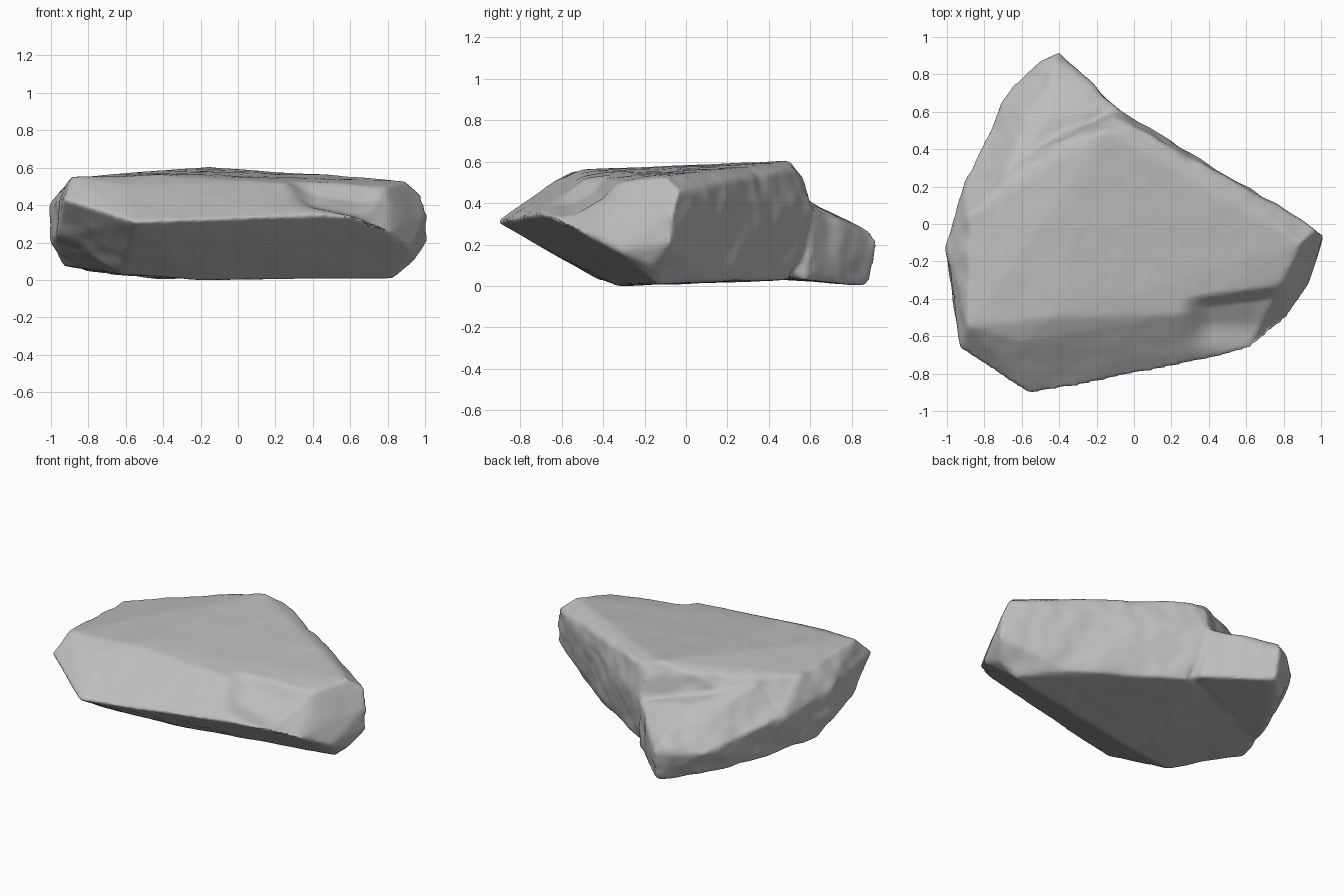
import bpy
import bmesh
from mathutils import Vector, noise

cube = bpy.data.objects.get("Cube")
if cube:
    bpy.data.objects.remove(cube, do_unlink=True)


def make_material(name, color):
    material = bpy.data.materials.new(name)
    material.use_nodes = True
    material.diffuse_color = color
    material.node_tree.nodes["Principled BSDF"].inputs["Base Color"].default_value = color
    return material


def add_hull(mesh, points):
    """Wrap one chunk of stone around its corner points."""
    corners = [mesh.verts.new(point) for point in points]
    result = bmesh.ops.convex_hull(mesh, input=corners)
    unused = [item for item in result["geom_interior"] if isinstance(item, bmesh.types.BMVert)]
    bmesh.ops.delete(mesh, geom=unused, context="VERTS")


def ramp(value, start, end):
    amount = min(max((value - start) / (end - start), 0), 1)
    return amount * amount * (3 - 2 * amount)


# Corners of the main slab
plateau_rim = [
    (-.88, -.55, .55), (-.6, -.63, .51), (-.45, -.5, .56), (.25, -.48, .52),
    (.8, -.3, .5), (.9, -.1, .53), (.98, -.03, .46), (.4, .27, .54),
    (0, .52, .57), (-.15, .5, .605), (-.1, .57, .52), (-.38, .45, .56),
    (-.75, .18, .52), (-.88, .03, .53),
]
waist = [
    (-.93, -.67, .43), (-.55, -.915, .31), (-.27, -.85, .32), (.45, -.715, .35),
    (.61, -.67, .34), (.81, -.51, .26), (.93, -.33, .17), (1.01, -.06, .36),
    (1.01, -.08, .2), (.94, -.17, .1), (-1.005, -.12, .41), (-1.005, -.15, .2),
    (-.97, -.4, .24), (-.89, .26, .3), (-.09, .62, .36),
]
underside = [
    (-.62, -.42, .03), (-.2, -.33, 0), (.83, -.14, .01), (.6, .12, .03),
    (0, .5, .03), (-.93, -.06, .08), (-.85, .2, .06),
]

# Corners of the low spur at the back
spur = [
    (-.4, .92, .22), (-.42, .89, .27), (-.4, .875, 0), (-.5, .87, .2),
    (-.66, .74, .2), (-.6, .71, .03), (-.82, .37, .28), (-.85, .2, .05),
    (-.09, .625, .36), (-.05, .57, .03), (-.45, .58, .42), (-.2, .61, .39),
    (0, 0, .2), (-.6, 0, .1), (-.89, .25, .33), (-.7, .25, .5),
]

mesh = bmesh.new()
add_hull(mesh, plateau_rim + waist + underside)
add_hull(mesh, spur)
bmesh.ops.recalc_face_normals(mesh, faces=mesh.faces)
data = bpy.data.meshes.new("boulder")
mesh.to_mesh(data)
mesh.free()
boulder = bpy.data.objects.new("boulder", data)
bpy.context.collection.objects.link(boulder)

# Fuse both chunks into one skin and soften the edges
remesh = boulder.modifiers.new("fuse", "REMESH")
remesh.mode = "VOXEL"
remesh.voxel_size = 0.016
soften = boulder.modifiers.new("soften", "SMOOTH")
soften.factor = 0.5
soften.iterations = 5
bpy.context.view_layer.update()
evaluated = boulder.evaluated_get(bpy.context.evaluated_depsgraph_get())
skin = bpy.data.meshes.new_from_object(evaluated)
boulder.modifiers.clear()
boulder.data = skin

# Weather the skin: craggy broken sides, smooth plateau and underside
offsets = []
for vert in skin.vertices:
    p, n = vert.co, vert.normal
    left_side = ramp(-n.x, .1, .6) * ramp(p.y, -.75, -.3)
    back_side = ramp(n.y, .2, .7)
    rough = .004 + .016 * max(left_side, back_side * .7)
    bump = noise.noise(p * 4.5) + .5 * noise.noise(p * 10 + Vector((3, 1, 2)))
    move = n * bump * rough
    # Chipped hollow in the front shoulder
    edge = -.38 + .12 * (p.x - .3)
    hollow = ramp(p.x, .24, .42) * (1 - ramp(p.x, .62, .88))
    hollow *= (1 - ramp(p.y, edge - .08, edge)) * ramp(p.y, -.7, -.52)
    move.z -= .06 * hollow * ramp(n.z, .1, .5)
    offsets.append(move)
for vert, move in zip(skin.vertices, offsets):
    vert.co += move

# Rest the stone on the ground
boulder.location.z = -min(vert.co.z for vert in skin.vertices)

skin.materials.clear()
skin.materials.append(make_material("stone grey", (.51, .51, .51, 1)))
skin.polygons.foreach_set("use_smooth", [True] * len(skin.polygons))
skin.update()
